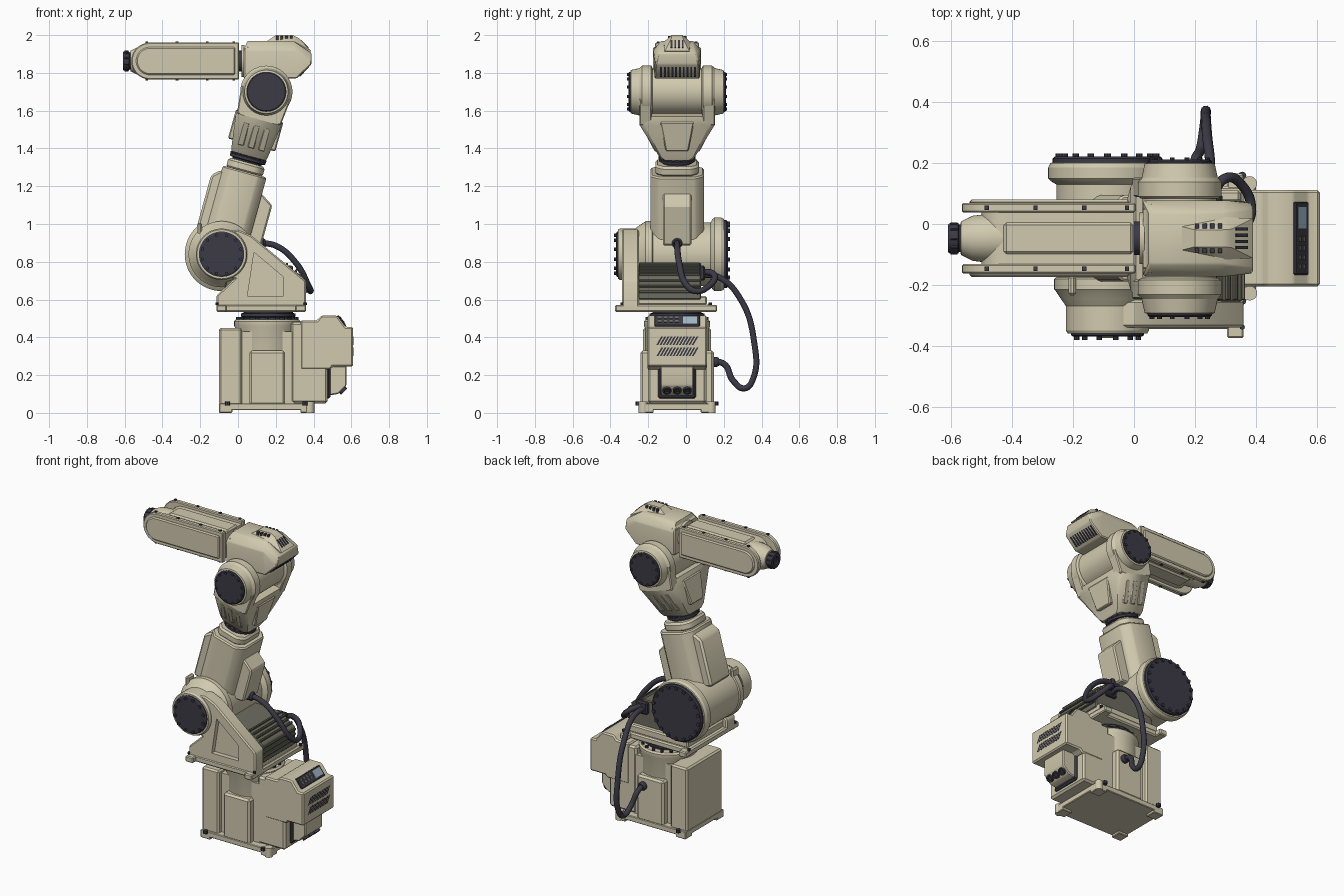
import bpy, bmesh
from math import sin, cos, pi, radians
from mathutils import Matrix, Vector

if "Cube" in bpy.data.objects:
    bpy.data.objects.remove(bpy.data.objects["Cube"])

C = -0.047  # y of the arm's centre plane


def material(name, rgb):
    m = bpy.data.materials.new(name)
    m.diffuse_color = (*rgb, 1)
    m.use_nodes = True
    m.node_tree.nodes["Principled BSDF"].inputs["Base Color"].default_value = m.diffuse_color
    return m


BEIGE = material("beige_paint", (0.64, 0.59, 0.43))
DARK = material("dark_rubber", (0.045, 0.042, 0.06))
FIN = material("cooling_grey", (0.15, 0.15, 0.115))
SCREEN = material("display_blue", (0.35, 0.47, 0.55))
ARM = Matrix.Translation((-0.087, 0, 0.84)) @ Matrix.Rotation(radians(15.4), 4, 'Y')
ID = Matrix()


def finish(name, bm, mat, bevel=0.0, matrix=ID):
    bmesh.ops.recalc_face_normals(bm, faces=bm.faces)
    if bevel:
        es = [e for e in bm.edges if e.calc_face_angle(0) > 0.6]
        bmesh.ops.bevel(bm, geom=es, offset=bevel, segments=1, profile=0.5, affect='EDGES')
    for f in bm.faces:
        f.smooth = True
    me = bpy.data.meshes.new(name)
    bm.to_mesh(me)
    bm.free()
    me.set_sharp_from_angle(angle=radians(28))
    me.materials.append(mat)
    ob = bpy.data.objects.new(name, me)
    bpy.context.collection.objects.link(ob)
    ob.matrix_world = matrix
    return ob


def place(axis, p, q, h):
    return {'x': (h, p, q), 'y': (p, h, q), 'z': (p, q, h)}[axis]


def add_prism(bm, pts, axis, a, b):
    lo, hi = ([bm.verts.new(place(axis, p, q, h)) for p, q in pts] for h in (a, b))
    bm.faces.new(lo)
    bm.faces.new(hi[::-1])
    for i in range(len(pts)):
        j = (i + 1) % len(pts)
        bm.faces.new((lo[i], lo[j], hi[j], hi[i]))


def prism(name, pts, axis, a, b, mat=BEIGE, bevel=0.0, matrix=ID):
    bm = bmesh.new()
    add_prism(bm, pts, axis, a, b)
    return finish(name, bm, mat, bevel, matrix)


def boxes(name, items, mat=BEIGE, bevel=0.0, matrix=ID):
    bm = bmesh.new()
    for x0, x1, y0, y1, z0, z1 in items:
        add_prism(bm, [(x0, y0), (x1, y0), (x1, y1), (x0, y1)], 'z', z0, z1)
    return finish(name, bm, mat, bevel, matrix)


def add_lathe(bm, center, axis, prof, n):
    c = Vector(center)
    rings = [[bm.verts.new(c + Vector(place(axis, r * cos(2 * pi * i / n), r * sin(2 * pi * i / n), h)))
              for i in range(n)] for r, h in prof]
    for A, B in zip(rings, rings[1:]):
        for i in range(n):
            bm.faces.new((A[i], A[i - 1], B[i - 1], B[i]))
    bm.faces.new(rings[0])
    bm.faces.new(rings[-1][::-1])


def lathe(name, center, axis, prof, mat=BEIGE, n=48, matrix=ID):
    bm = bmesh.new()
    add_lathe(bm, center, axis, prof, n)
    return finish(name, bm, mat, 0, matrix)


def bolts(name, center, axis, R, count, h0, h1, r=0.009, mat=DARK, matrix=ID):
    bm = bmesh.new()
    for i in range(count):
        a = 2 * pi * (i + .5) / count
        add_lathe(bm, Vector(center) + Vector(place(axis, R * cos(a), R * sin(a), 0)), axis, [(r, h0), (r, h1)], 8)
    return finish(name, bm, mat, 0, matrix)


def hull(name, pts, matrix=ID, bevel=0.0):
    bm = bmesh.new()
    for p in pts:
        bm.verts.new(p)
    bmesh.ops.convex_hull(bm, input=bm.verts)
    bmesh.ops.dissolve_limit(bm, angle_limit=0.02, verts=bm.verts, edges=bm.edges)
    return finish(name, bm, BEIGE, bevel, matrix)


def octagon(x0, x1, w, c):
    return [(x0 + c, C - w), (x1 - c, C - w), (x1, C - w + c), (x1, C + w - c),
            (x1 - c, C + w), (x0 + c, C + w), (x0, C + w - c), (x0, C - w + c)]


def both(w0, w1):  # the two mirrored y ranges about the arm's centre plane
    return (("left", C - w1, C - w0), ("right", C + w0, C + w1))


# Base: feet, front box, barrel, side panels
boxes("base_foot", [(-0.1, 0.4, C - .195, C + .195, 0.015, 0.05)] +
      [(x, x + .07, y, y + .07, 0, 0.045) for x in (-.1, .33) for y in (C - .195, C + .125)], bevel=0.004)
for y in (C - .18, C + .18):
    lathe("base_foot_lug", (0.38, y, 0), 'z', [(.024, 0), (.024, .06)], n=20)
bolts("base_foot_bolts", (0.15, C, 0), 'z', 0.29, 4, 0.04, 0.06, 0.014)
boxes("base_front_box", [(-0.1, 0.02, C - .18, C + .18, 0.04, 0.45)], bevel=0.01)
boxes("base_core", [(0, 0.3, C - .15, C + .15, 0.04, 0.43)])
lathe("base_barrel", (0.155, C, 0), 'z', [(.17, .04), (.17, .45), (.175, .46), (.175, .485), (.165, .495), (.1, .495)], n=64)
boxes("base_side_panel", [(0.06, 0.25, C - .195, C + .195, 0.04, 0.33)], bevel=0.012)
bolts("base_barrel_bolts", (0.155, C, 0), 'z', 0.157, 18, 0.49, 0.508, 0.01)
# Rear control cabinet with connector box, display and vents
boxes("cabinet_lower", [(0.28, 0.475, C - .155, C + .155, 0.05, 0.48)], bevel=0.012)
prism("cabinet_rear", [(.33, .23), (.49, .23), (.50, .245), (.61, .245), (.61, .455), (.57, .455), (.525, .515), (.44, .515),
                       (.42, .49), (.33, .49)], 'y', C - .158, C + .158, bevel=0.008)
boxes("connector_gasket", [(.46, .49, C - .1, C + .1, .075, .24)], DARK, 0.01)
prism("connector_box", [(.47, .09), (.53, .10), (.575, .145), (.575, .25), (.47, .25)], 'y', C - .088, C + .088, bevel=0.006)
face = Matrix.Translation((.553, C, .122)) @ Matrix.Rotation(radians(135), 4, 'Y')
for i in (-1, 0, 1):
    lathe("cable_socket", (0, i * .054, 0), 'z', [(.023, -.01), (.023, .012), (.014, .012), (.014, .003)], DARK, 20, face)
tilt = Matrix.Translation((.548, C, .486)) @ Matrix.Rotation(radians(53), 4, 'Y')
boxes("control_panel", [(-.036, .036, -.12, .12, -.01, .006)], DARK, 0.004, tilt)
boxes("control_display", [(-.024, .022, .03, .105, 0, .009)], SCREEN, 0, tilt)
boxes("control_keys", [(x, x + .013, y, y + .016, 0, .01) for x in (-.022, 0) for y in (-.1, -.07, -.04, -.01)], FIN, 0, tilt)
bm = bmesh.new()
for z in (.30, .36):
    for i in range(12):
        y = C - .11 + i * .017
        add_prism(bm, [(y, z), (y + .010, z), (y + .036, z + .045), (y + .026, z + .045)], 'x', .6, .611)
finish("cabinet_vents", bm, DARK)

# Turntable
lathe("turntable_bearing", (0.16, C, 0), 'z', [(.13, .49), (.13, .505), (.145, .51), (.145, .525), (.13, .53), (.13, .545)], DARK, 64)
boxes("turntable_plate", [(-.115, .36, -.345, .125, .535, .575)], bevel=0.008)
boxes("turntable_upper", [(-.09, .35, -.335, .11, .57, .62)], bevel=0.008)
boxes("turntable_lugs", [(x, x + .055, y, y + .06, .535, .572) for x in (-.115, .305) for y in (-.375, .105)], bevel=0.006)
bolts("turntable_lug_bolts", (0.122, C - .058, 0), 'z', 0.33, 4, .57, .585)
# Shoulder bracket with triangular pocket
bracket = prism("shoulder_bracket", [(-.115, .535), (.36, .535), (.36, .70), (.07, .94), (0, .97), (-.16, .95), (-.21, .84),
                                     (-.16, .75), (-.02, .71), (-.115, .62)], 'y', -.34, -.25, bevel=0.008)
cutter = prism("bracket_pocket_cutter", [(.05, .62), (.24, .62), (.24, .72), (.085, .85)], 'y', -.36, -.31)
cutter.hide_render = True
cutter.hide_set(True)
mod = bracket.modifiers.new("pocket", 'BOOLEAN')
mod.operation, mod.object, mod.solver = 'DIFFERENCE', cutter, 'EXACT'
# Finned motor housing behind the shoulder
prism("motor_housing", [(-.08, .6), (.355, .6), (.355, .715), (.25, .785), (-.05, .80)], 'y', -.255, .08, FIN, 0.006)
fins = Matrix.Translation((.355, 0, .715)) @ Matrix.Rotation(radians(33.7), 4, 'Y')
boxes("motor_fins", [(-.126 + i * .03, -.114 + i * .03, -.25, .075, -.01, .014) for i in range(4)], FIN, 0.003, fins)
boxes("motor_side_fins", [(.33, .365, -.25, .075, z, z + .012) for z in (.635, .665, .695)], FIN, 0.003)
# Shoulder drum and caps
S = (-.087, 0, .84)
lathe("shoulder_drum", S, 'y', [(.12, -.26), (.15, -.25), (.17, -.22), (.175, -.215), (.175, -.18), (.168, -.175), (.168, .13),
                                (.185, .14), (.195, .15), (.195, .185), (.187, .2), (.17, .205)], n=64)
lathe("shoulder_large_cap", S, 'y', [(.18, .2), (.18, .215), (.172, .222)], DARK, 64)
bolts("shoulder_large_cap_bolts", S, 'y', .162, 18, .215, .232, .011)
lathe("shoulder_small_drum", S, 'y', [(.13, -.36), (.136, -.35), (.136, -.27), (.15, -.25), (.15, -.23)], n=64)
lathe("shoulder_small_cap", S, 'y', [(.112, -.37), (.12, -.365), (.12, -.35)], DARK, 48)
bolts("shoulder_small_cap_bolts", S, 'y', .105, 12, -.38, -.36, .009)
boxes("shoulder_stop_lug", [(-.215, -.19, -.235, -.17, .94, 1.005)], bevel=0.008)

# Lower arm, built upright and tilted
prism("lower_arm", octagon(-.118, .122, .142, .045), 'z', .03, .455, bevel=0.008, matrix=ARM)
prism("lower_arm_front_panel", [(-.1, .1), (-.165, .1), (-.165, .39), (-.12, .43), (-.1, .43)], 'y', C - .1, C + .1, bevel=0.012, matrix=ARM)
prism("lower_arm_back_box", [(.1, .08), (.19, .1), (.19, .32), (.12, .365), (.1, .365)], 'y', C - .076, C + .076, bevel=0.008, matrix=ARM)
prism("arm_neck", octagon(-.1, .1, .115, .04), 'z', .45, .505, bevel=0.012, matrix=ARM)
lathe("neck_seal", (0, C, 0), 'z', [(.08, .49), (.08, .512), (.097, .516), (.097, .53), (.085, .534), (.085, .55)], DARK, 48, ARM)
bolts("neck_bolts", (0, C, 0), 'z', .092, 16, .528, .54, .008, DARK, ARM)

# Elbow yoke
hull("elbow_yoke", [p for v, w, u in ((.095, .06, .54), (.075, .085, .54), (.1, .085, .56), (.125, .17, .74), (.105, .2, .74), (.12, .15, .79),
                                      (.1, .2, .79)) for s in (-1, 1)
                    for p in ((s * v, C - w, u), (s * v, C + w, u))], ARM)
prism("yoke_back_panel", [(C - .06, .60), (C + .06, .60), (C + .09, .76), (C - .09, .76)], 'x', -.13, .13, bevel=0.006, matrix=ARM)
side = [(v, w, u) for u in (.585, .72) for v, w in ((-.05, 0), (.05, 0))]
for s, label in ((-1, "left"), (1, "right")):
    slope = ARM @ Matrix.Translation((0, C + s * .139, .65)) @ Matrix.Rotation(-s * radians(27), 4, 'X')
    boxes("yoke_%s_ribs" % label, [(x, x + .035, -.012, .012, -.07, .07) for x in (-.075, -.018, .04)], bevel=0.004, matrix=slope)
E = (.15, C, 1.70)
lathe("elbow_barrel", E, 'y', [(.115, -.14), (.122, -.13), (.122, .13), (.115, .14)], n=56)
for s, label in ((-1, "left"), (1, "right")):
    lathe("elbow_cheek_" + label, E, 'y', [(.125, s * .13), (.138, s * .137), (.138, s * .185), (.125, s * .20), (.115, s * .245), (.1, s * .25)], n=56)
    prism("cheek_web_" + label, [(-.12, .74), (.12, .74), (.136, .89), (-.136, .89)], 'y', C + s * .135, C + s * .2, bevel=0.006, matrix=ARM)
    lathe("elbow_cap_" + label, E, 'y', [(.106, s * .24), (.106, s * .253), (.1, s * .258)], DARK, 48)
    bolts("elbow_cap_bolts_" + label, E, 'y', .094, 12, s * .25, s * .265, .008)

# Elbow head with roof cover and vents
hull("head_body", [(x, C + s * w, z) for s in (-1, 1) for x, w, z in (
    (.03, .12, 1.77), (.03, .125, 1.92), (.05, .085, 1.97), (.29, .085, 1.97), (.30, .125, 1.92),
    (.39, .1, 1.905), (.39, .115, 1.845), (.31, .12, 1.77))], bevel=0.006)
boxes("head_front_flange", [(.03, .075, C - .115, C + .115, 1.775, 1.955)], bevel=0.02)
hull("head_roof_cover", [(x, C + s * w, z) for s in (-1, 1) for x, w, z in (
    (.15, .04, 1.965), (.2, .028, 2.0), (.29, .028, 2.0), (.32, .03, 1.985), (.39, .065, 1.915), (.3, .07, 1.965), (.3, .07, 1.9))])
boxes("roof_vents", [(x, x + .014, C + s * .035 - .014, C + s * .035 + .014, 1.975, 1.996) for x in (.2, .225, .25, .275) for s in (-1, 1)], DARK)
back = Matrix.Translation((.35, C, 1.807)) @ Matrix.Rotation(radians(133), 4, 'Y')
boxes("head_rear_grille", [(-.035, .035, -.09 + i * .02, -.08 + i * .02, -.006, .003) for i in range(10)], DARK, 0, back)
slope = Matrix.Translation((.35, C, 1.953)) @ Matrix.Rotation(radians(45), 4, 'Y')
boxes("head_slope_vents", [(-.025, .03, -.035 + i * .02, -.025 + i * .02, -.004, .005) for i in range(4)], DARK, 0, slope)


# Forearm: core, side shells with raised panels, wrist
def capsule(x0, x1, r, flat):
    arc = [(x0 + r - r * sin(pi * i / 14), 1.863 + flat * cos(pi * i / 14)) for i in range(15)]
    return [(x1, 1.863 + flat)] + arc + [(x1, 1.863 - flat)]


lathe("forearm_seal", (0, C, 1.863), 'x', [(.055, -.02), (.055, .035)], DARK, 32)
lathe("forearm_collar", (0, C, 1.863), 'x', [(.085, .018), (.085, .035)], n=32)
prism("forearm_core", capsule(-.5, 0, .08, .078), 'y', C - .09, C + .09)
boxes("forearm_spine", [(-.43, .0, C - .055, C + .055, 1.775, 1.95)], bevel=0.012)
for label, y0, y1 in both(.085, .116):
    prism("forearm_shell_" + label, capsule(-.565, .005, .1, .098), 'y', y0, y1, bevel=0.005)
for label, y0, y1 in both(.11, .127):
    prism("forearm_panel_" + label, capsule(-.54, -.015, .075, .074), 'y', y0, y1, bevel=0.007)
boxes("forearm_bolts", [(x, x + .014, C + s * .1 - .007, C + s * .1 + .007, 1.76, 1.967) for x in (-.49, -.33, -.17, -.03) for s in (-1, 1)], DARK)
lathe("wrist_housing", (0, C, 1.863), 'x', [(.078, -.43), (.08, -.48), (.074, -.53), (.055, -.568), (.045, -.57)], n=40)
lathe("tool_flange", (0, C, 1.863), 'x', [(.045, -.55), (.045, -.575), (.05, -.577), (.05, -.604), (.046, -.61), (.025, -.61), (.025, -.6)], DARK, 32)
bolts("tool_flange_bolts", (0, C, 1.863), 'x', .05, 10, -.602, -.58, .005)


# Cables and their plugs
def cable(name, pts):
    cu = bpy.data.curves.new(name, 'CURVE')
    cu.dimensions, cu.bevel_depth, cu.bevel_resolution, cu.resolution_u = '3D', 0.0165, 3, 8
    sp = cu.splines.new('BEZIER')
    sp.bezier_points.add(len(pts) - 1)
    for b, p in zip(sp.bezier_points, pts):
        b.co = p
        b.handle_left_type = b.handle_right_type = 'AUTO'
    cu.materials.append(DARK)
    bpy.context.collection.objects.link(bpy.data.objects.new(name, cu))


cable("arm_cable", [(.1, C, .90), (.2, C, .885), (.31, -.035, .79), (.37, .0, .68), (.385, .05, .645), (.36, .12, .67), (.3, .15, .73), (.25, .07, .75)])
cable("base_cable", [(.24, .06, .73), (.25, .17, .72), (.24, .29, .60), (.235, .36, .38), (.235, .355, .18), (.23, .31, .13), (.22, .25, .17), (.2, .20, .26), (.2, .13, .27)])
lathe("base_cable_plug", (.2, 0, .27), 'y', [(.026, .13), (.026, .165), (.02, .175)], DARK, 20)
lathe("arm_cable_plug", (0, C, .897), 'x', [(.028, .09), (.028, .135), (.02, .145)], DARK, 20)
boxes("motor_cable_block", [(.21, .29, .07, .1, .70, .78)], DARK, 0.008)
